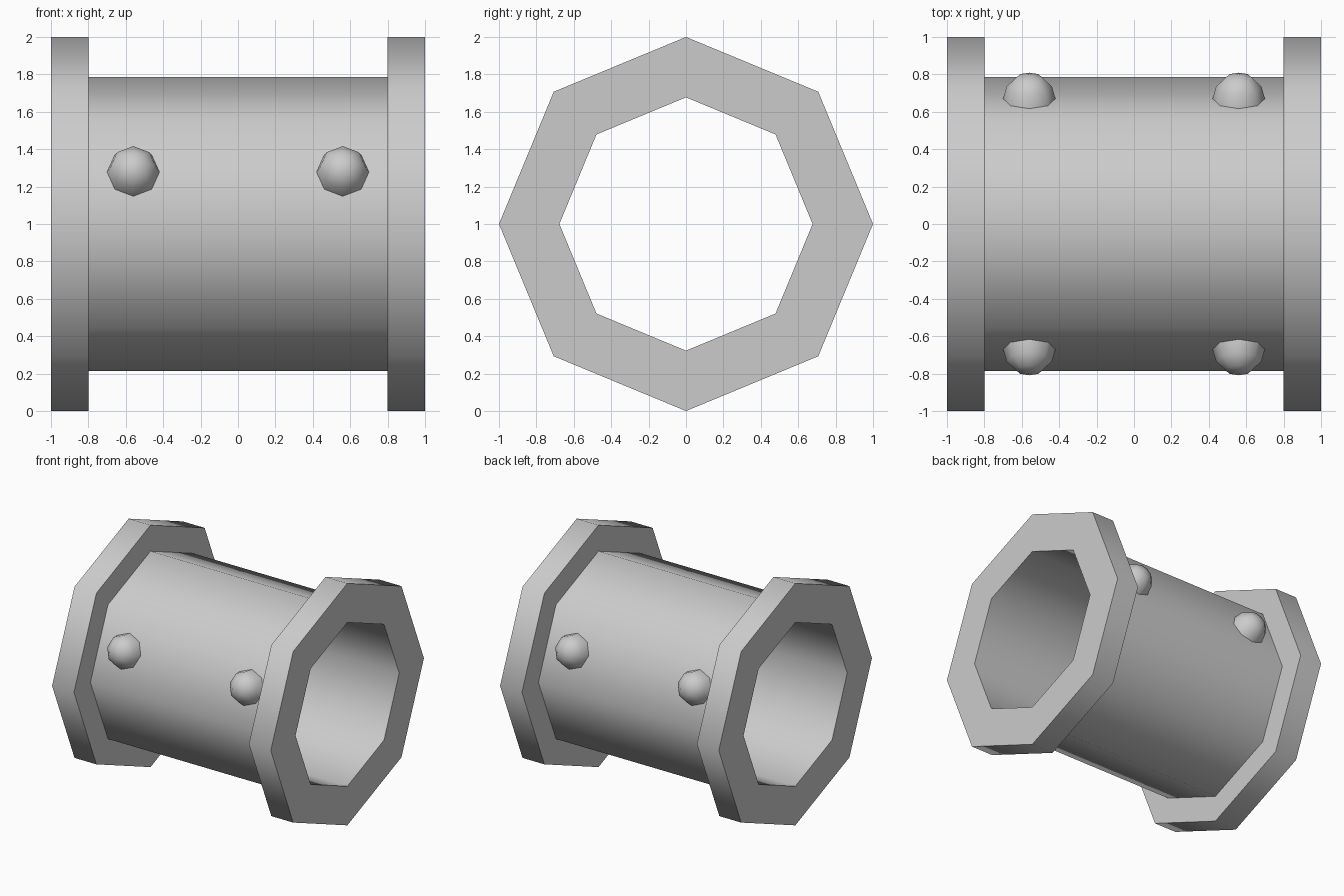
import bpy, bmesh
from math import sin, cos, pi, radians
from mathutils import Matrix, Vector

if "Cube" in bpy.data.objects:
    bpy.data.objects.remove(bpy.data.objects["Cube"])

SIDES = 8
AXIS_Z = 1.0


def finish(name, bm):
    bmesh.ops.recalc_face_normals(bm, faces=bm.faces)
    mesh = bpy.data.meshes.new(name)
    bm.to_mesh(mesh)
    bm.free()
    obj = bpy.data.objects.new(name, mesh)
    obj.location.z = AXIS_Z
    bpy.context.collection.objects.link(obj)
    bpy.ops.object.select_all(action='DESELECT')
    obj.select_set(True)
    bpy.context.view_layer.objects.active = obj
    bpy.ops.object.shade_smooth_by_angle(angle=radians(60))
    return obj


# Flanged pipe: closed (x, radius) profile turned around the x axis
profile = [(-1, .677), (-1, 1), (-.8, 1), (-.8, .785),
           (.8, .785), (.8, 1), (1, 1), (1, .677)]
bm = bmesh.new()
rings = [[bm.verts.new((x, r * cos(2 * pi * i / SIDES), r * sin(2 * pi * i / SIDES)))
          for i in range(SIDES)] for x, r in profile]
for k, a in enumerate(rings):
    b = rings[(k + 1) % len(rings)]
    for i in range(SIDES):
        j = (i + 1) % SIDES
        bm.faces.new((a[i], a[j], b[j], b[i]))
finish("flanged_pipe", bm)

# Domed rivets: half spheres on the middle of the upper side faces
bm = bmesh.new()
bmesh.ops.create_uvsphere(bm, u_segments=8, v_segments=6, radius=.14)
bmesh.ops.delete(bm, geom=[v for v in bm.verts if v.co.z < -.01], context='VERTS')
tilt = pi / SIDES
normal = Vector((0, -cos(tilt), sin(tilt)))
turn = Matrix.Rotation(pi / 2 - tilt, 4, 'X')
place = Matrix.Translation(Vector((.56, 0, 0)) + normal * .785 * cos(tilt))
bmesh.ops.transform(bm, matrix=place @ turn, verts=bm.verts)
rivets = finish("rivets", bm)
mirror = rivets.modifiers.new("mirror", 'MIRROR')
mirror.use_axis = (True, True, False)
